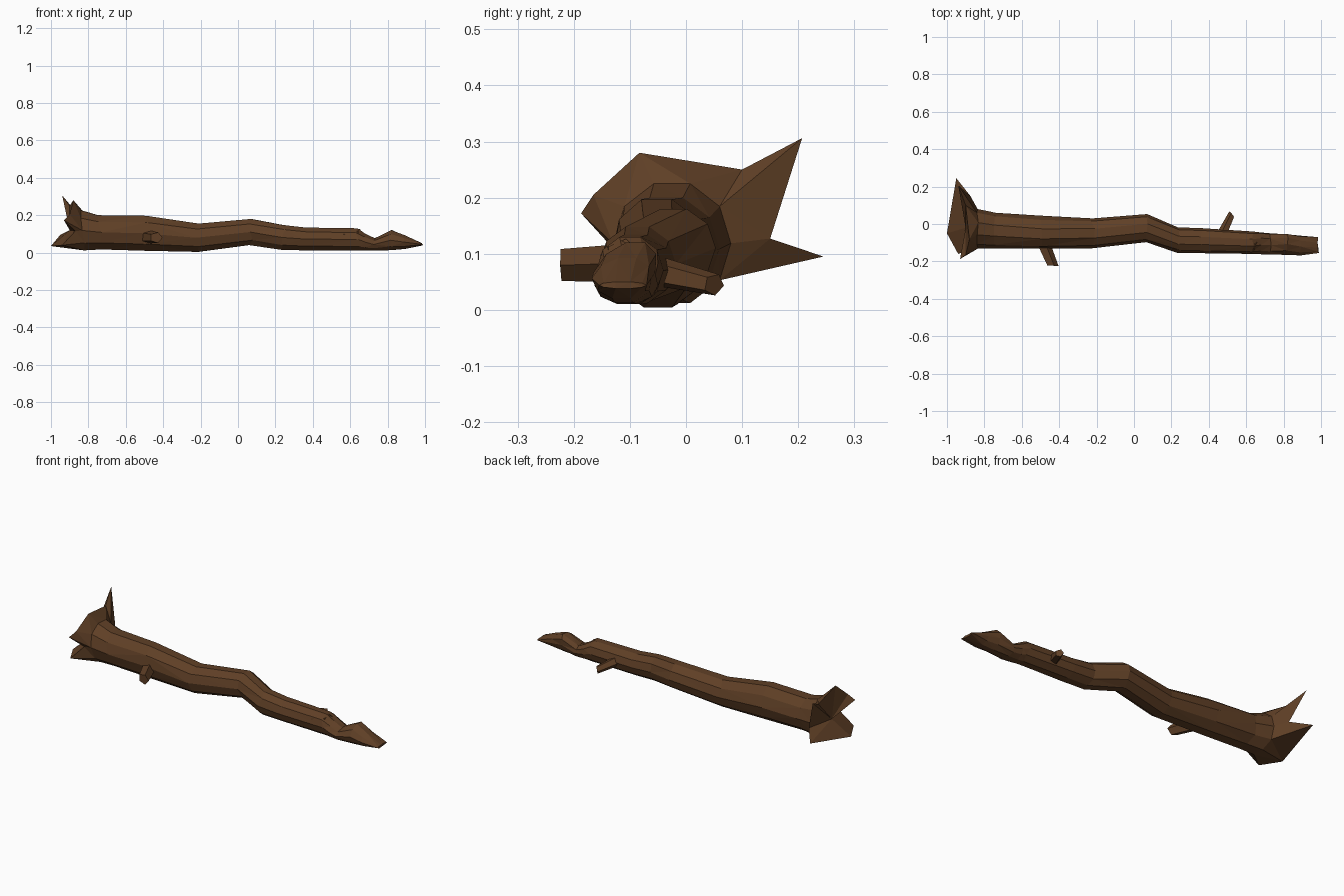
import bpy, bmesh, math, random
from mathutils import Vector

random.seed(4)
cube = bpy.data.objects.get("Cube")
if cube:
    bpy.data.objects.remove(cube, do_unlink=True)

bark = bpy.data.materials.new("brown_bark")
bark.use_nodes = True
BROWN = (0.115, 0.05, 0.019, 1)
bark.diffuse_color = BROWN
bark.node_tree.nodes["Principled BSDF"].inputs["Base Color"].default_value = BROWN


def loft(name, rings, start_hub=None):
    """Skin a list of equal rings; close the start with a fan to a hub or a flat cap."""
    bm = bmesh.new()
    loops = [[bm.verts.new(p) for p in ring] for ring in rings]
    n = len(loops[0])
    for a, b in zip(loops, loops[1:]):
        for i in range(n):
            j = (i + 1) % n
            bm.faces.new((a[i], a[j], b[j], b[i]))
    if start_hub:
        hub = bm.verts.new(start_hub)
        for i in range(n):
            bm.faces.new((hub, loops[0][(i + 1) % n], loops[0][i]))
    else:
        bm.faces.new(loops[0][::-1])
    bm.faces.new(loops[-1])
    bmesh.ops.triangulate(bm, faces=bm.faces[:])
    bmesh.ops.recalc_face_normals(bm, faces=bm.faces[:])
    mesh = bpy.data.meshes.new(name)
    bm.to_mesh(mesh)
    bm.free()
    mesh.materials.append(bark)
    obj = bpy.data.objects.new(name, mesh)
    bpy.context.collection.objects.link(obj)
    return obj


SIDES = 10


def section(x, y0, y1, z0, z1, lean=0, jitter=0.012):
    """Ten-sided trunk section filling the given extents; lean shifts the top sideways."""
    ring = []
    for k in range(SIDES):
        a = math.tau * k / SIDES
        s = math.sin(a) / math.sin(math.tau * 0.2)
        ring.append((x + random.uniform(-jitter, jitter),
                     (y0 + y1) / 2 + math.cos(a) * (y1 - y0) / 2 + lean * max(s, 0),
                     (z0 + z1) / 2 + s * (z1 - z0) / 2))
    return ring


# Root flare: the torn outline, alternating root tips and valleys
flare = [(-0.875, 0.15, 0.127), (-0.94, 0.207, 0.306), (-0.90, 0.10, 0.25),
         (-0.88, -0.083, 0.28), (-0.90, -0.165, 0.205), (-0.93, -0.187, 0.172),
         (-0.87, -0.135, 0.115), (-0.94, -0.16, 0.04), (-1.0, -0.05, 0.035),
         (-0.95, 0.245, 0.095)]

# Trunk: x, back and front extents, bottom and top, lean
trunk = [(-0.83, -0.13, 0.08, 0.012, 0.225, 0),
         (-0.74, -0.13, 0.06, 0.017, 0.20, 0),
         (-0.50, -0.13, 0.045, 0.01, 0.197, -0.01),
         (-0.22, -0.13, 0.03, 0.004, 0.155, 0),
         (0.07, -0.097, 0.053, 0.04, 0.18, 0),
         (0.24, -0.155, -0.018, 0.015, 0.148, 0),
         (0.36, -0.156, -0.022, 0.012, 0.134, 0),
         (0.64, -0.16, -0.04, 0.01, 0.13, 0)]
# Broken tip: notch, leaning splinter and thin wedge
broken = [(0.68, -0.162, -0.045, 0.01, 0.10, 0.01),
          (0.73, -0.163, -0.05, 0.011, 0.076, 0.01),
          (0.82, -0.165, -0.055, 0.013, 0.12, 0.02),
          (0.89, -0.168, -0.062, 0.02, 0.092, 0.01),
          (0.985, -0.155, -0.07, 0.038, 0.05, 0)]
rings = [flare] + [section(*s) for s in trunk]
rings += [section(*s, jitter=0.004) for s in broken]
loft("fallen_trunk", rings, start_hub=(-0.90, -0.02, 0.12))


def stub(name, base, tip, r0, r1, sides=5):
    """Snapped side branch: a tapered prism with a slanted end."""
    base, tip = Vector(base), Vector(tip)
    turn = (tip - base).to_track_quat('Z', 'Y')
    out = []
    for centre, r, slant in ((base, r0, 0), (tip, r1, 0.5)):
        out.append([])
        for k in range(sides):
            a = math.tau * k / sides
            p = Vector((math.cos(a) * r, math.sin(a) * r, math.cos(a) * r * slant))
            out[-1].append(centre + turn @ p)
    return loft(name, out)


# Side branches
stub("front_branch", (-0.50, -0.07, 0.085), (-0.437, -0.222, 0.08), 0.038, 0.03)
stub("back_branch", (0.46, -0.08, 0.075), (0.523, 0.05, 0.045), 0.03, 0.02)

# Splintered bark edge above the notch
stub("bark_splinter", (0.57, -0.12, 0.075), (0.655, -0.115, 0.10), 0.04, 0.028)
